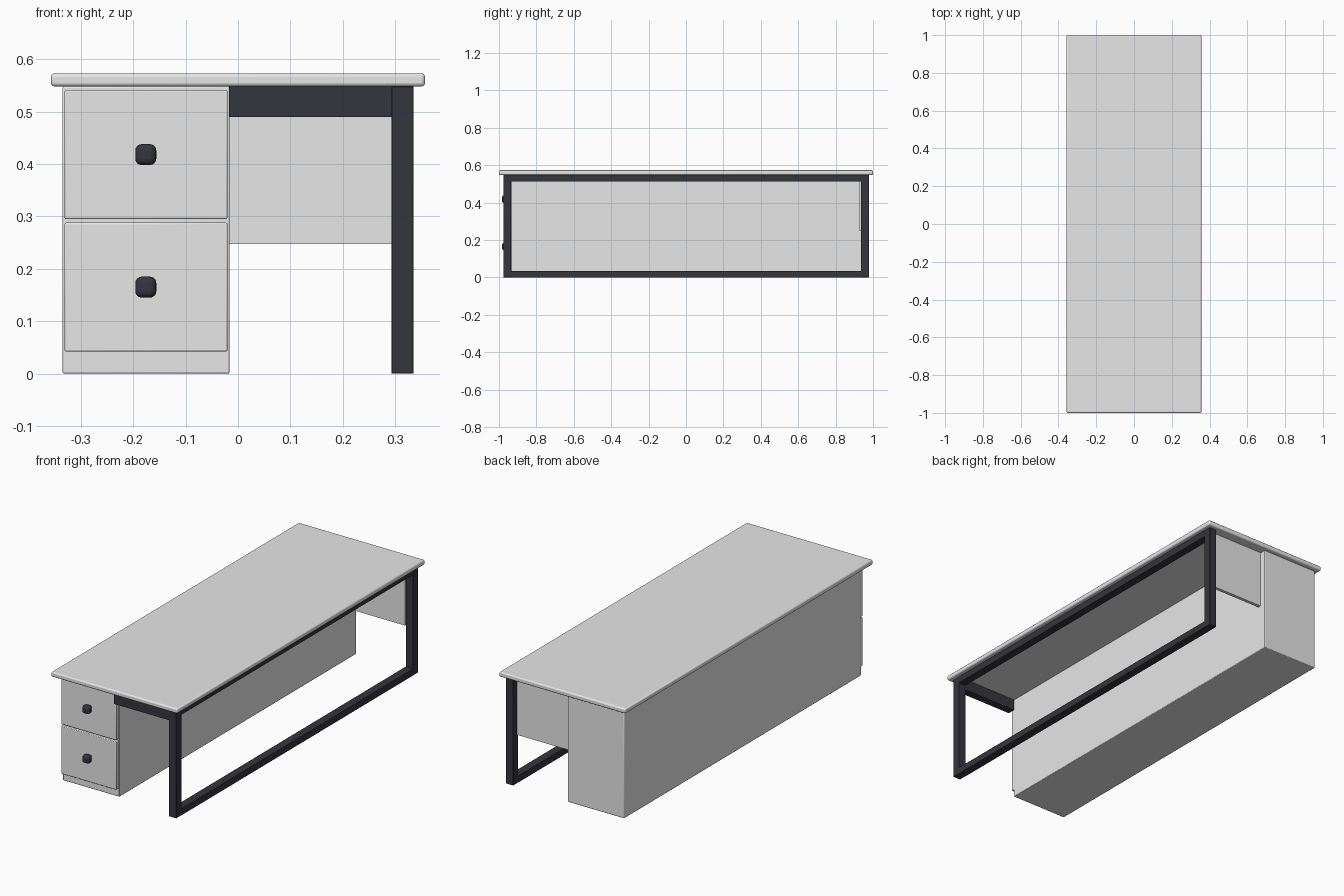
import bpy

if "Cube" in bpy.data.objects:
    bpy.data.objects.remove(bpy.data.objects["Cube"], do_unlink=True)


def material(name, color):
    m = bpy.data.materials.new(name)
    m.use_nodes = True
    m.diffuse_color = color
    m.node_tree.nodes["Principled BSDF"].inputs["Base Color"].default_value = color
    return m


GREY = material("pale grey laminate", (0.8, 0.8, 0.8, 1))
DARK = material("dark metal", (0.035, 0.035, 0.047, 1))


def box(name, x, y, z, mat, bevel=0.0, segments=2):
    """Box spanning the (min, max) ranges, with optional rounded edges."""
    spans = (x, y, z)
    bpy.ops.mesh.primitive_cube_add(size=1, location=[(a + b) / 2 for a, b in spans])
    ob = bpy.context.object
    ob.name = name
    ob.scale = [b - a for a, b in spans]
    bpy.ops.object.transform_apply(location=False, rotation=False, scale=True)
    ob.data.materials.append(mat)
    if bevel:
        mod = ob.modifiers.new("rounded edges", "BEVEL")
        mod.width = bevel
        mod.segments = segments
        bpy.ops.object.shade_smooth_by_angle()
    return ob


UNDER = 0.548            # underside of the desk top
LEG_X = (0.293, 0.335)
LEG = 0.042

# Desk top
box("desk_top", (-0.357, 0.357), (-1, 1), (UNDER, 0.573), GREY, 0.007, 3)

# Long cabinet with two drawers on its front end
box("cabinet", (-0.335, -0.016), (-0.935, 0.978), (0, UNDER), GREY, 0.003)
for label, low in (("lower", 0.042), ("upper", 0.295)):
    box(label + "_drawer", (-0.331, -0.02), (-0.955, -0.93), (low, low + 0.246), GREY, 0.003)
    mid = low + 0.123
    box(label + "_knob", (-0.196, -0.156), (-0.984, -0.95), (mid - 0.02, mid + 0.02), DARK, 0.012, 4)

# Side frame: two legs joined by rails
for label, y in (("front", -0.977), ("back", 0.935)):
    box(label + "_leg", LEG_X, (y, y + LEG), (0, UNDER), DARK, 0.001, 1)
for label, z in (("bottom", 0), ("top", UNDER - 0.034)):
    box(label + "_rail", LEG_X, (-0.936, 0.936), (z, z + 0.034), DARK)

# Front crossbar and back panel between the frame and the cabinet
box("front_crossbar", (-0.017, 0.294), (-0.975, -0.935), (0.49, UNDER), DARK)
box("back_panel", (-0.017, 0.294), (0.928, 0.945), (0.247, UNDER), GREY)
